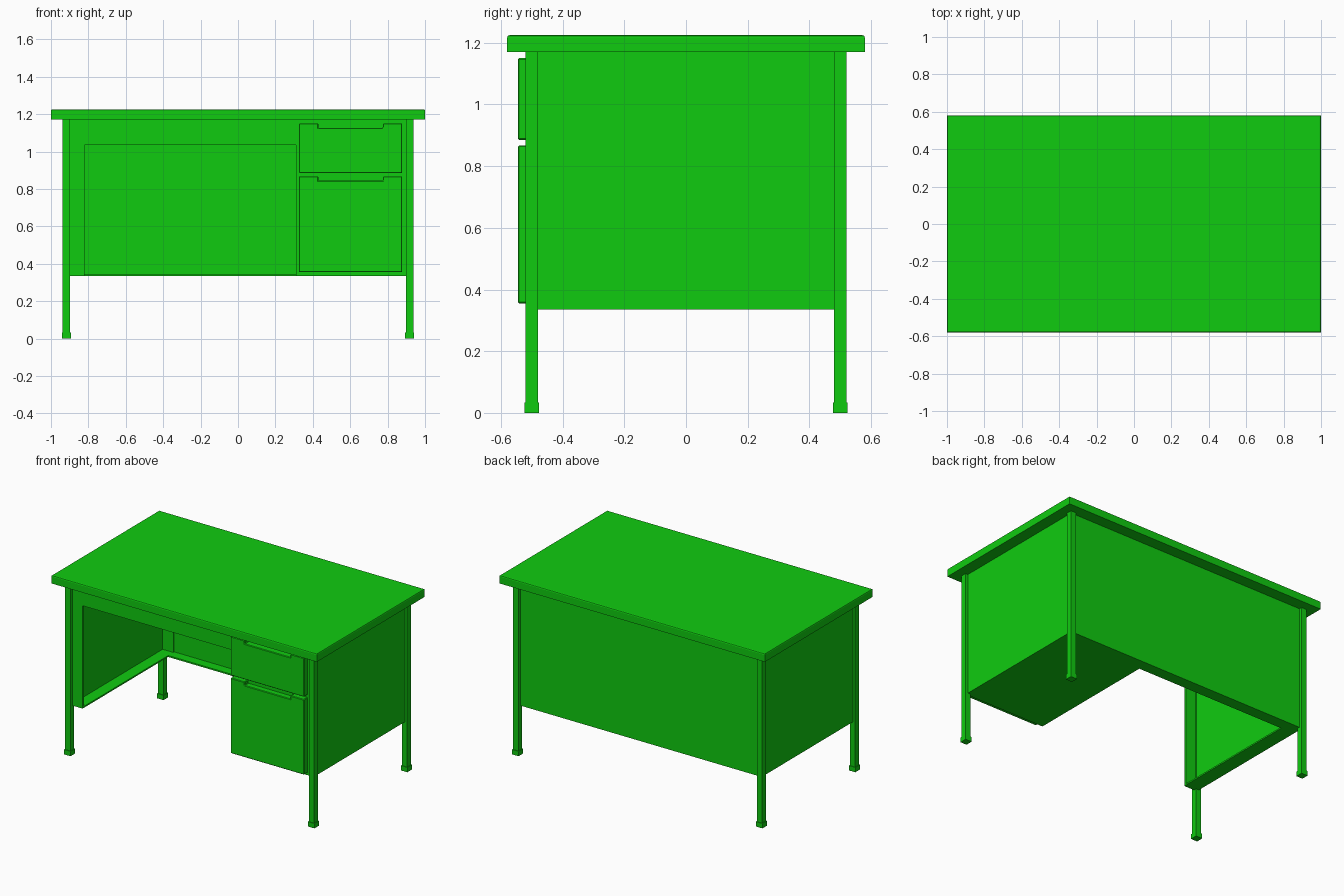
import bpy, bmesh

if "Cube" in bpy.data.objects:
    bpy.data.objects.remove(bpy.data.objects["Cube"])

green = bpy.data.materials.new("green_paint")
green.diffuse_color = (0.005, 0.6, 0.005, 1)
green.use_nodes = True
green.node_tree.nodes["Principled BSDF"].inputs["Base Color"].default_value = green.diffuse_color


def finish(name, bm):
    bmesh.ops.recalc_face_normals(bm, faces=bm.faces)
    mesh = bpy.data.meshes.new(name)
    bm.to_mesh(mesh)
    bm.free()
    mesh.materials.append(green)
    obj = bpy.data.objects.new(name, mesh)
    bpy.context.collection.objects.link(obj)
    return obj


def box(name, x0, x1, y0, y1, z0, z1):
    bm = bmesh.new()
    bmesh.ops.create_cube(bm, size=1)
    for v in bm.verts:
        v.co = (x1 if v.co.x > 0 else x0,
                y1 if v.co.y > 0 else y0,
                z1 if v.co.z > 0 else z0)
    return finish(name, bm)


def drawer_front(name, x0, x1, z0, z1):
    # Slab with a finger notch cut into its top edge
    n0, n1, nz = 0.43, 0.775, z1 - 0.023
    profile = [(x0, z0), (x1, z0), (x1, z1), (n1, z1), (n1, nz),
               (n0, nz), (n0, z1), (x0, z1)]
    bm = bmesh.new()
    face = bm.faces.new([bm.verts.new((x, -0.545, z)) for x, z in profile])
    ext = bmesh.ops.extrude_face_region(bm, geom=[face])
    moved = [g for g in ext["geom"] if isinstance(g, bmesh.types.BMVert)]
    bmesh.ops.translate(bm, verts=moved, vec=(0, 0.045, 0))
    obj = finish(name, bm)
    bev = obj.modifiers.new("edge", 'BEVEL')
    bev.width = 0.004
    bev.segments = 1


# Table top with softened upper rim
bm = bmesh.new()
bmesh.ops.create_cube(bm, size=1)
for v in bm.verts:
    v.co = (v.co.x * 2, v.co.y * 1.16, 1.1975 + v.co.z * 0.055)
rim = [e for e in bm.edges if all(v.co.z > 1.2 for v in e.verts)]
bmesh.ops.bevel(bm, geom=rim, offset=0.008, segments=2, profile=0.5, affect='EDGES')
finish("table_top", bm)

# Four square legs with slightly wider feet
for xs, side in ((-1, "left"), (1, "right")):
    for ys, end in ((-1, "front"), (1, "back")):
        for part, h, z0, z1 in (("leg", 0.02, 0.03, 1.17), ("foot", 0.024, 0, 0.033)):
            box(f"{end}_{side}_{part}", xs * 0.918 - h, xs * 0.918 + h,
                ys * 0.5 - h, ys * 0.5 + h, z0, z1)

# Body panels
Z0, Z1 = 0.335, 1.17
box("left_side_panel", -0.92, -0.90, -0.49, 0.49, Z0, Z1)
box("right_side_panel", 0.90, 0.92, -0.49, 0.49, Z0, Z1)
box("back_panel", -0.91, 0.91, 0.485, 0.50, Z0, Z1)

# Inward flanges around the knee space
box("left_bottom_flange", -0.90, -0.82, -0.50, 0.485, Z0, Z0 + 0.01)
box("back_bottom_flange", -0.82, 0.31, 0.42, 0.485, Z0, Z0 + 0.01)
box("left_front_stile", -0.90, -0.82, -0.50, -0.485, Z0, Z1)
box("left_back_stile", -0.90, -0.82, 0.475, 0.485, Z0, Z1)
box("centre_apron", -0.82, 0.31, -0.50, -0.48, 1.035, Z1)

# Drawer pedestal
box("drawer_pedestal", 0.31, 0.90, -0.50, 0.485, Z0, Z1)
drawer_front("upper_drawer_front", 0.325, 0.878, 0.885, 1.15)
drawer_front("lower_drawer_front", 0.325, 0.878, 0.355, 0.867)
